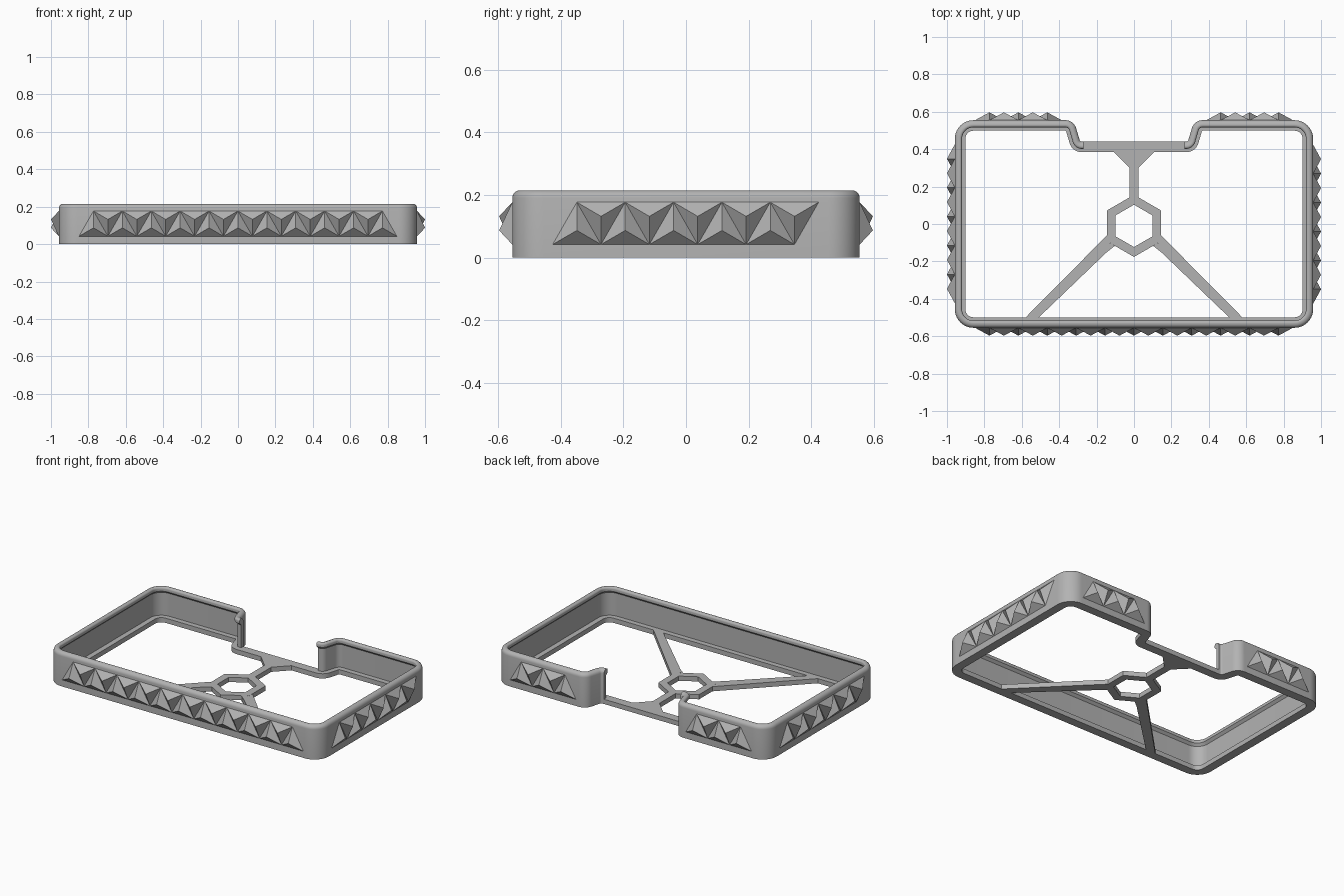
import bpy, math
from mathutils import Vector

cube = bpy.data.objects.get("Cube")
if cube:
    bpy.data.objects.remove(cube, do_unlink=True)

grey = bpy.data.materials.new("plain grey")
grey.use_nodes = True
grey.diffuse_color = (0.45, 0.45, 0.45, 1)
grey.node_tree.nodes["Principled BSDF"].inputs["Base Color"].default_value = (0.45, 0.45, 0.45, 1)

W, D = 0.958, 0.555          # half width and half depth of the wall
LEDGE_D, LEDGE_Z = 0.056, 0.03
SPIKE = 0.042


def add(name, verts, faces, smooth=False):
    mesh = bpy.data.meshes.new(name)
    mesh.from_pydata([tuple(v) for v in verts], [], faces)
    mesh.materials.append(grey)
    obj = bpy.data.objects.new(name, mesh)
    bpy.context.collection.objects.link(obj)
    bpy.ops.object.select_all(action='DESELECT')
    obj.select_set(True)
    bpy.context.view_layer.objects.active = obj
    bpy.ops.object.mode_set(mode='EDIT')
    bpy.ops.mesh.select_all(action='SELECT')
    bpy.ops.mesh.normals_make_consistent(inside=False)
    bpy.ops.object.mode_set(mode='OBJECT')
    if smooth:
        bpy.ops.object.shade_smooth_by_angle(angle=math.radians(30))
    return obj


def fillet(prev, corner, nxt, r, steps=10):
    """Arc points that round one corner of a path."""
    a, b = (prev - corner).normalized(), (nxt - corner).normalized()
    half = a.angle(b) / 2
    centre = corner + (a + b).normalized() * (r / math.sin(half))
    start = corner + a * (r / math.tan(half)) - centre
    end = corner + b * (r / math.tan(half)) - centre
    sweep = start.angle_signed(end)
    pts = []
    for i in range(steps + 1):
        t = -sweep * i / steps
        c, s = math.cos(t), math.sin(t)
        pts.append(centre + Vector((start.x * c - start.y * s, start.x * s + start.y * c)))
    return pts


# Outline: right half, then its mirror; runs clockwise from the notch end
half = [((0.27, 0.44), 0), ((0.288, 0.44), 0.012), ((0.322, D), 0.06), ((W, D), 0.1), ((W, -D), 0.1)]
corners = half + [((-x, y), r) for (x, y), r in reversed(half)]
path = []
for i, (p, r) in enumerate(corners):
    p = Vector(p)
    if r:
        path += fillet(Vector(corners[i - 1][0]), p, Vector(corners[(i + 1) % len(corners)][0]), r)
    else:
        path.append(p)


def inset(i):
    """Mitred inward direction at a path point."""
    p = path[i]
    d1 = (p - path[i - 1]).normalized()
    d2 = (path[(i + 1) % len(path)] - p).normalized()
    n1, n2 = Vector((d1.y, -d1.x)), Vector((d2.y, -d2.x))
    m = (n1 + n2).normalized()
    return m / m.dot(n1)


def sweep(name, profile, indices):
    """Carry a closed (inset, height) profile along path points, with end caps."""
    k, verts, faces = len(profile), [], []
    for i in indices:
        n = inset(i)
        verts += [(*(path[i] + n * d), z) for d, z in profile]
    for s in range(len(indices) - 1):
        for j in range(k):
            a, b = s * k + j, s * k + (j + 1) % k
            faces.append((a, b, b + k, a + k))
    faces += [tuple(range(k)), tuple(range(len(verts) - k, len(verts)))]
    return add(name, verts, faces, True)


def arc(cx, cz, r, a0, a1, steps=5):
    angles = [math.radians(a0 + (a1 - a0) * i / steps) for i in range(steps + 1)]
    return [(cx + r * math.cos(a), cz + r * math.sin(a)) for a in angles]


# Wall with rounded rim, inner lip and bottom ledge
wall = [(0, 0)] + arc(0.024, 0.191, 0.024, 180, 90) + arc(0.026, 0.203, 0.012, 90, 0)
wall += [(0.038, 0.19), (0.023, 0.175), (0.023, LEDGE_Z), (LEDGE_D, LEDGE_Z), (LEDGE_D, 0)]
sweep("wall", wall, list(range(len(path))))

# Low strip across the rear notch
strip = [(0, 0), (0, LEDGE_Z), (LEDGE_D, LEDGE_Z), (LEDGE_D, 0)]
sweep("notch_strip", strip, [len(path) - 1, 0])


def plate(name, outline):
    n = len(outline)
    verts = [(x, y, z) for z in (0, LEDGE_Z) for x, y in outline]
    faces = [tuple(range(n)), tuple(range(n, 2 * n))]
    faces += [(i, (i + 1) % n, (i + 1) % n + n, i + n) for i in range(n)]
    return add(name, verts, faces)


# Hexagonal ring in the middle of the floor
HEX_Y = -0.01
rings = []
for r, z in ((0.166, 0), (0.166, LEDGE_Z), (0.113, LEDGE_Z), (0.113, 0)):
    rings.append([(r * math.sin(i * math.pi / 3), HEX_Y + r * math.cos(i * math.pi / 3), z) for i in range(6)])
hex_faces = []
for a in range(4):
    b = (a + 1) % 4
    for i in range(6):
        j = (i + 1) % 6
        hex_faces.append((a * 6 + i, a * 6 + j, b * 6 + j, b * 6 + i))
add("hex_ring", sum(rings, []), hex_faces)

# Rear spoke with flared end
hw, top = 0.024, 0.44 - LEDGE_D
plate("rear_spoke", [(-hw, 0.135), (hw, 0.135), (hw, 0.30), (0.107, top), (-0.107, top), (-hw, 0.30)])

# Two diagonal front spokes
for side, name in ((1, "left_spoke"), (-1, "right_spoke")):
    plate(name, [(side * x, y) for x, y in
                 ((0.144, -0.06), (0.144, -0.093), (0.103, -0.117), (0.10, -0.107),
                  (0.515, -0.505), (0.585, -0.505))])


def studs(name, origin, along, out, count, first, pitch=0.1545, z0=0.042, z1=0.177):
    """Row of alternating upright and inverted three-sided pyramids."""
    origin, along, out = Vector(origin), Vector(along), Vector(out)
    up = Vector((0, 0, 1))
    verts, faces = [], []
    for i in range(count):
        low, high = (z0, z1) if i % 2 == 0 else (z1, z0)
        s = first + i * pitch / 2
        tri = [origin + along * (s + ds) + up * z
               for ds, z in ((0, low), (pitch, low), (pitch / 2, high))]
        tip = sum(tri, Vector()) / 3 + out * SPIKE
        k = len(verts)
        verts += tri + [tip]
        faces += [(k, k + 1, k + 2), (k, k + 1, k + 3), (k + 1, k + 2, k + 3), (k + 2, k, k + 3)]
    return add(name, verts, faces)


# Pyramid studs on every outer side
studs("front_studs", (0, -D, 0), (1, 0, 0), (0, -1, 0), 21, -0.85)
studs("left_studs", (W, 0, 0), (0, 1, 0), (1, 0, 0), 10, -0.426)
studs("right_studs", (-W, 0, 0), (0, -1, 0), (-1, 0, 0), 10, -0.426)
for first, name in ((-0.85, "back_left_studs"), (0.3865, "back_right_studs")):
    studs(name, (0, D, 0), (-1, 0, 0), (0, 1, 0), 5, first)
